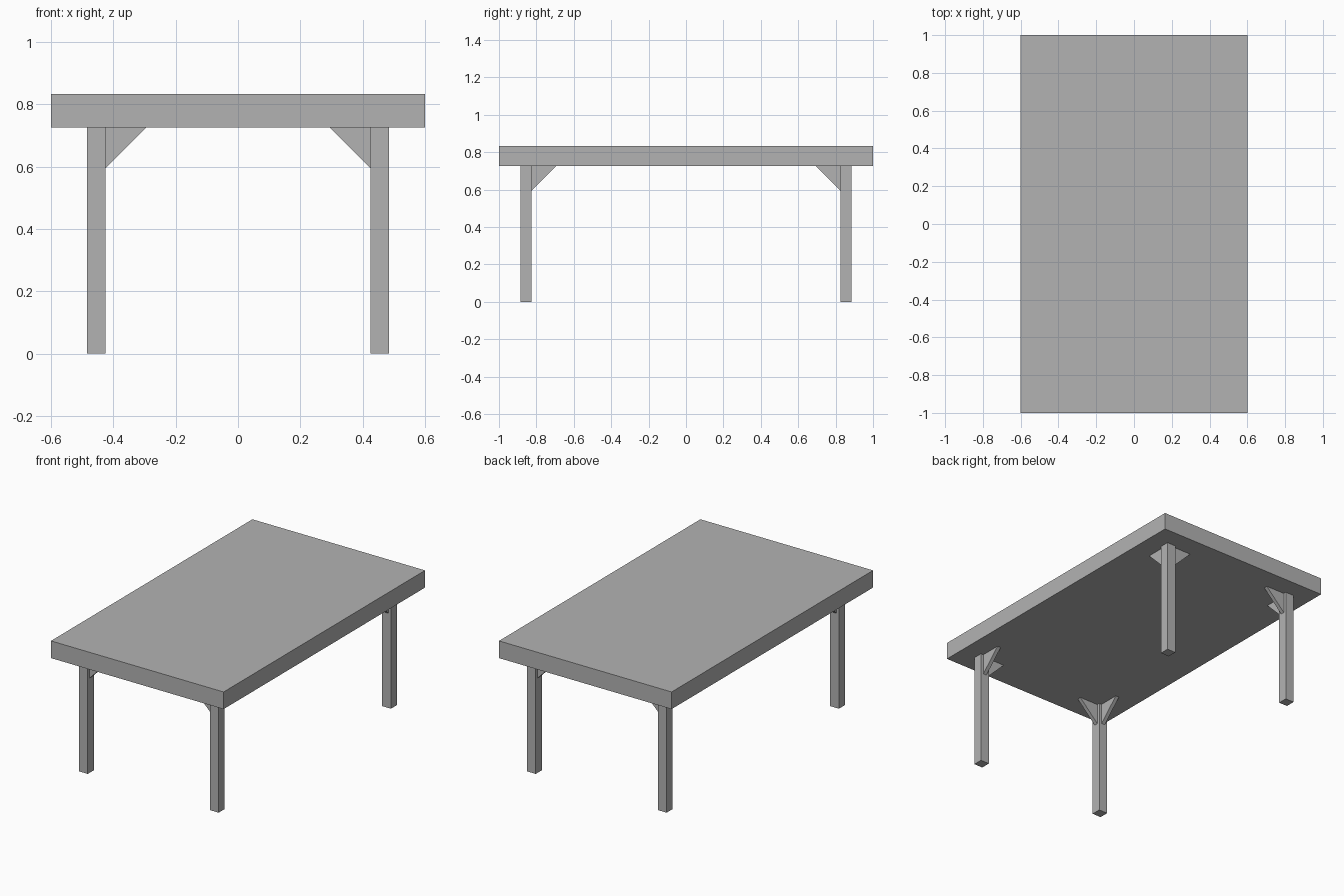
import bpy, bmesh

if "Cube" in bpy.data.objects:
    bpy.data.objects.remove(bpy.data.objects["Cube"])

TOP_Z, UNDER_Z = 0.833, 0.725            # tabletop upper and lower faces
LEG_X, LEG_Y, LEG_W = 0.455, 0.855, 0.06  # leg centres and width
BRACE, THICK = 0.13, 0.024               # brace leg length and thickness

grey = bpy.data.materials.new("grey")
grey.diffuse_color = (0.45, 0.45, 0.45, 1)
grey.use_nodes = True
grey.node_tree.nodes["Principled BSDF"].inputs["Base Color"].default_value = grey.diffuse_color


def prism(name, profile, direction):
    """Extrude a closed flat profile along a direction."""
    bm = bmesh.new()
    face = bm.faces.new([bm.verts.new(p) for p in profile])
    ext = bmesh.ops.extrude_face_region(bm, geom=[face], use_keep_orig=True)
    verts = [g for g in ext["geom"] if isinstance(g, bmesh.types.BMVert)]
    bmesh.ops.translate(bm, verts=verts, vec=direction)
    bmesh.ops.recalc_face_normals(bm, faces=bm.faces)
    mesh = bpy.data.meshes.new(name)
    bm.to_mesh(mesh)
    bm.free()
    mesh.materials.append(grey)
    obj = bpy.data.objects.new(name, mesh)
    bpy.context.collection.objects.link(obj)
    return obj


def box(name, x, y, w, d, z0, z1):
    corners = [(x + i * w / 2, y + j * d / 2, z0)
               for i, j in ((-1, -1), (1, -1), (1, 1), (-1, 1))]
    return prism(name, corners, (0, 0, z1 - z0))


# Tabletop slab
box("tabletop", 0, 0, 1.2, 2.0, UNDER_Z, TOP_Z)

# Four legs, each with two triangular braces pointing inward
for sx, side in ((-1, "left"), (1, "right")):
    for sy, end in ((-1, "front"), (1, "back")):
        x, y = sx * LEG_X, sy * LEG_Y
        tag = f"{end}_{side}"
        box(f"leg_{tag}", x, y, LEG_W, LEG_W, 0, UNDER_Z)

        # Brace across the width
        inner = x - sx * LEG_W / 2
        y0 = y - THICK / 2
        prism(f"cross_brace_{tag}",
              [(inner, y0, UNDER_Z), (inner - sx * BRACE, y0, UNDER_Z),
               (inner, y0, UNDER_Z - BRACE)], (0, THICK, 0))

        # Brace along the length
        inner = y - sy * LEG_W / 2
        x0 = x - THICK / 2
        prism(f"long_brace_{tag}",
              [(x0, inner, UNDER_Z), (x0, inner - sy * BRACE, UNDER_Z),
               (x0, inner, UNDER_Z - BRACE)], (THICK, 0, 0))
